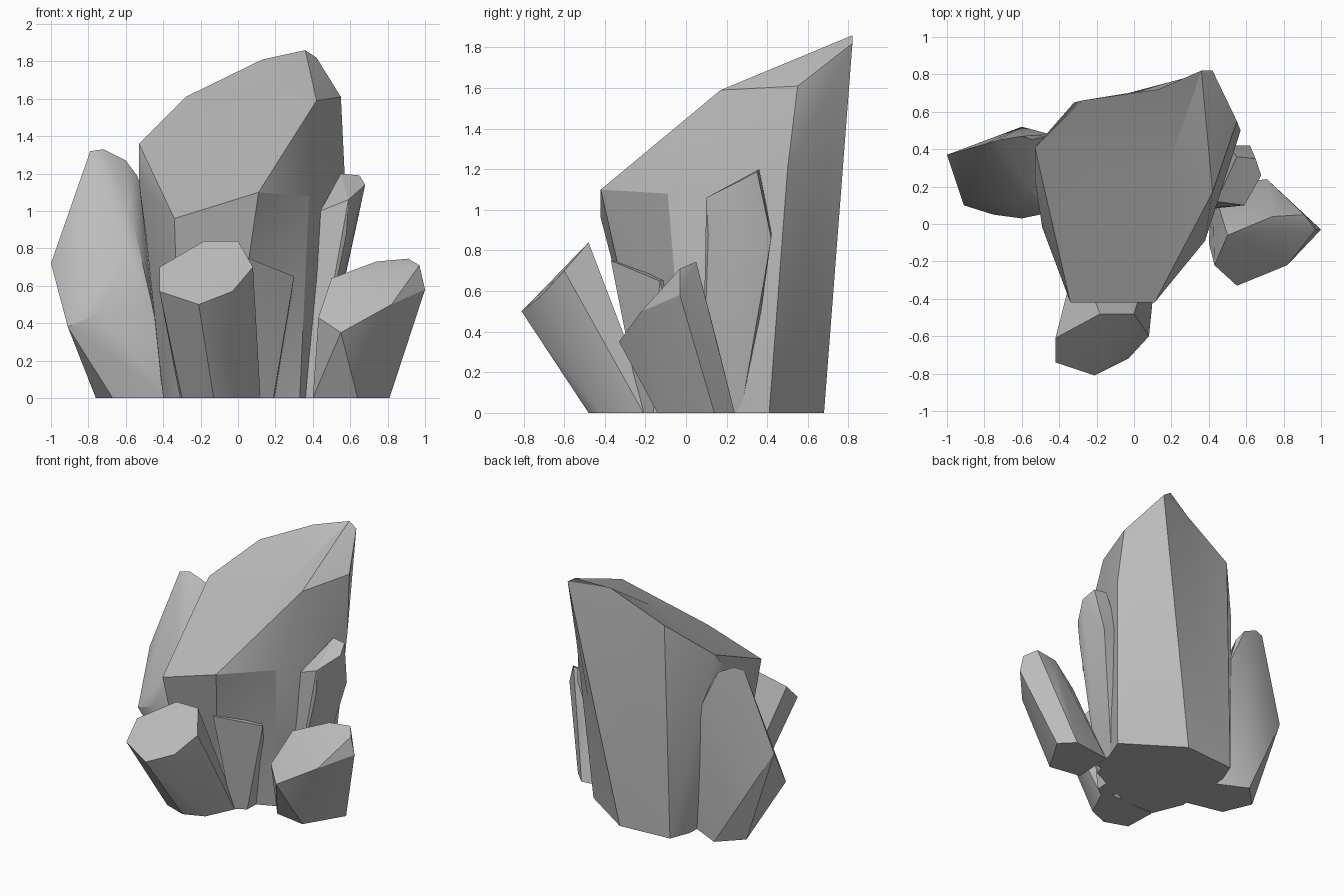
import bpy, bmesh, math

if "Cube" in bpy.data.objects:
    bpy.data.objects.remove(bpy.data.objects["Cube"])

stone = bpy.data.materials.new("grey_crystal")
stone.diffuse_color = (0.5, 0.5, 0.5, 1)
stone.use_nodes = True
stone.node_tree.nodes["Principled BSDF"].inputs["Base Color"].default_value = stone.diffuse_color


def crystal(name, tip, sides, base, dent=None, shift=None):
    """Convex shard: tip rim, side corners (x, y, z) and base outline (x, y) on the ground.
    dent = (number of rim points, point) sinks the facet spanned by the first rim points.
    shift = {corner index: point} pulls corners inward once the shard is formed."""
    bm = bmesh.new()
    points = tip + sides + [(x, y, 0) for x, y in base]
    verts = [bm.verts.new(p) for p in points]
    bmesh.ops.convex_hull(bm, input=verts)
    if dent:
        rim = set(verts[:dent[0]])
        top = [f for f in bm.faces if set(f.verts) <= rim]
        middle = bm.verts.new(dent[1])
        inside = set(top)
        edges = {e for f in top for e in f.edges
                 if sum(g in inside for g in e.link_faces) == 1}
        corners = [tuple(e.verts) for e in edges]
        bmesh.ops.delete(bm, geom=top, context='FACES')
        for a, b in corners:
            bm.faces.new((a, b, middle))
    for i, p in (shift or {}).items():
        verts[i].co = p
    loose = [v for v in bm.verts if not v.link_faces]
    bmesh.ops.delete(bm, geom=loose, context='VERTS')
    bmesh.ops.dissolve_limit(bm, angle_limit=math.radians(2),
                             verts=bm.verts[:], edges=bm.edges[:])
    bmesh.ops.recalc_face_normals(bm, faces=bm.faces[:])
    mesh = bpy.data.meshes.new(name)
    bm.to_mesh(mesh)
    bm.free()
    mesh.materials.append(stone)
    obj = bpy.data.objects.new(name, mesh)
    bpy.context.collection.objects.link(obj)
    bpy.ops.object.select_all(action='DESELECT')
    obj.select_set(True)
    bpy.context.view_layer.objects.active = obj
    bpy.ops.object.shade_smooth_by_angle(angle=math.radians(25))


# Large central shard with a slanted, slightly sunken top and hollowed sides
crystal("main_crystal",
        [(-.34, -.42, .96), (.11, -.42, 1.10), (.42, .17, 1.59), (.36, .82, 1.86),
         (.13, .82, 1.81), (-.28, .78, 1.61), (-.53, .41, 1.36),
         (.42, .82, 1.82), (.55, .55, 1.61)],
        [(.57, .50, 1.20), (.38, -.09, 1.08), (-.53, .24, 1.16),
         (.47, .64, .90), (.21, -.31, .69), (-.03, .80, .90), (-.49, -.02, .85)],
        [(-.31, -.17), (-.05, -.17), (.33, 0), (.49, .41), (.08, .68),
         (-.32, .65), (-.38, .5), (-.40, .05)],
        dent=(7, (.15, .21, 1.48)),
        shift={4: (.13, .72, 1.81), 5: (-.28, .66, 1.61), 12: (.39, .62, .87),
               13: (.19, -.18, .69), 14: (-.03, .70, .87)})

# Leaning shard at the front
crystal("front_crystal",
        [(-.42, -.61, .70), (-.42, -.74, .57), (-.21, -.81, .50), (-.03, -.72, .57),
         (.08, -.60, .70), (0, -.48, .84), (-.18, -.48, .84)], [],
        [(-.30, -.42), (-.13, -.48), (.02, -.42), (.12, -.21), (.10, -.16), (-.31, -.18)])

# Thin shard against the front of the main one
crystal("front_sliver",
        [(.05, -.37, .75), (.30, -.13, .65), (.0, -.2, .73), (.15, 0, .66)], [],
        [(.10, -.22), (.19, -.16), (.2, .05), (0, -.05)])

# Low shard at the right
crystal("right_low_crystal",
        [(.43, -.22, .43), (.55, -.33, .35), (.82, -.22, .50), (.97, -.03, .71),
         (.91, .05, .745), (.74, .04, .73), (.50, -.06, .64)],
        [(1.0, -.03, .58), (.80, .15, .36)],
        [(.40, -.10), (.64, -.14), (.81, .14), (.71, .24), (.42, .20)])

# Tall narrow shard at the right
crystal("right_tall_crystal",
        [(.59, .10, 1.06), (.68, .26, 1.14), (.65, .35, 1.19), (.55, .36, 1.20),
         (.44, .12, 1.0)],
        [(.58, .11, .88), (.62, .42, .86), (.50, .42, .90)],
        [(.34, .08), (.40, .08), (.43, .27), (.33, .3)])

# Broad shard at the left
crystal("left_crystal",
        [(-.79, .43, 1.32), (-.72, .45, 1.33), (-.60, .47, 1.27), (-.54, .45, 1.19),
         (-.58, .22, 1.02)],
        [(-1.0, .37, .72), (-.91, .10, .38), (-.75, .05, .45), (-.59, .11, .80),
         (-.60, .03, .48), (-.46, .06, .50), (-.45, .48, .95)],
        [(-.76, .36), (-.67, .15), (-.36, .08), (-.35, .40), (-.60, .52)])
